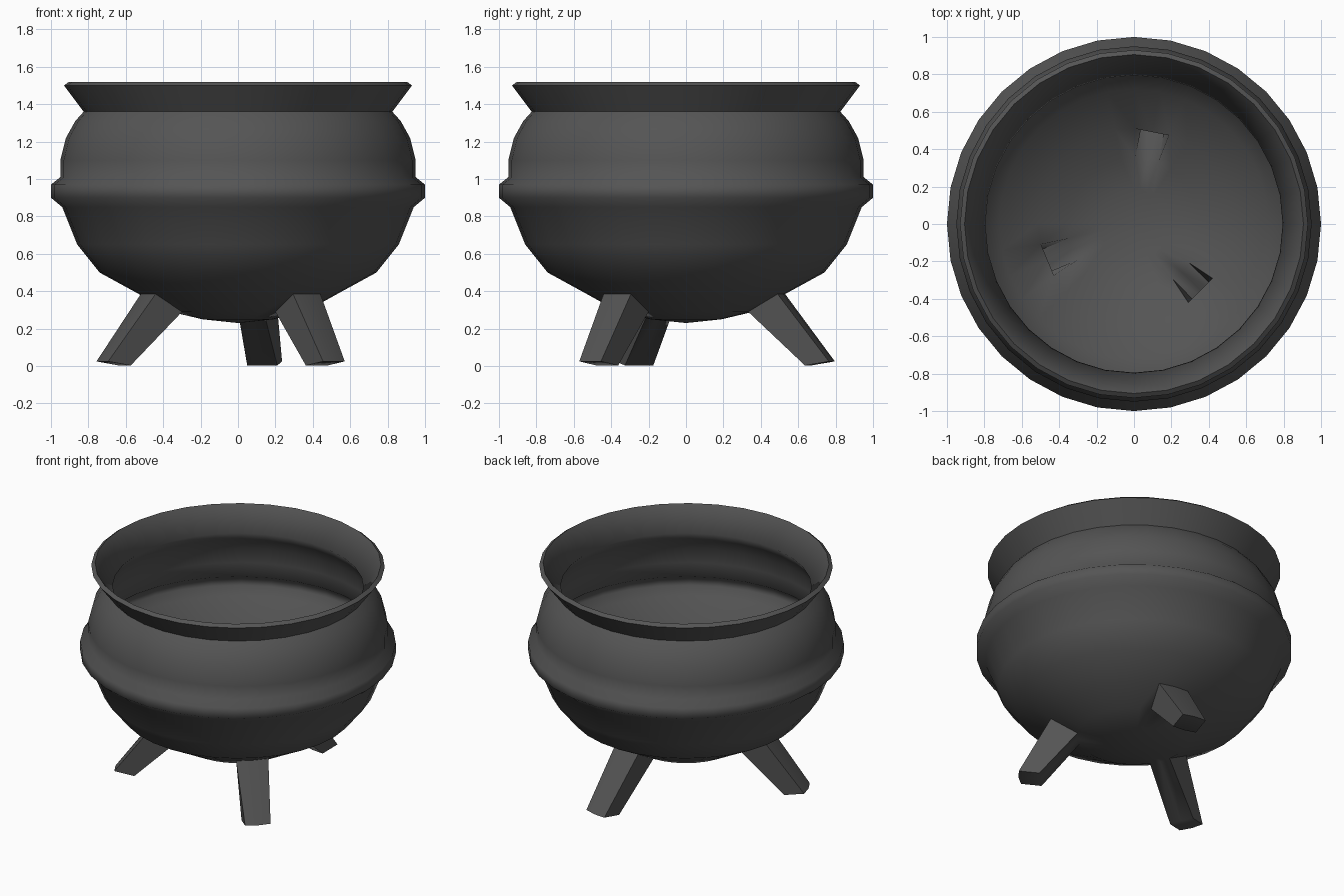
import bpy
import bmesh
from math import cos, sin, tau
from mathutils import Vector

cube = bpy.data.objects.get("Cube")
if cube:
    bpy.data.objects.remove(cube, do_unlink=True)

SEGMENTS = 32
WALL = 0.03
LEG_ROW = 2  # ring of faces the legs grow from

iron = bpy.data.materials.new("dark_iron")
iron.use_nodes = True
colour = (0.09, 0.09, 0.09, 1)
iron.diffuse_color = colour
iron.node_tree.nodes["Principled BSDF"].inputs["Base Color"].default_value = colour

# Outer profile (radius, height): bowl, raised band, shoulder, neck, flared rim
profile = [
    (0.19, 0.25), (0.36, 0.29), (0.53, 0.385), (0.74, 0.5), (0.86, 0.65), (0.94, 0.85),
    (1.0, 0.9), (1.0, 0.97), (0.95, 1.01), (0.95, 1.1), (0.92, 1.22),
    (0.87, 1.31), (0.825, 1.36), (0.93, 1.5),
]

bm = bmesh.new()


def ring(radius, z):
    return [bm.verts.new((radius * cos(tau * j / SEGMENTS),
                          radius * sin(tau * j / SEGMENTS), z))
            for j in range(SEGMENTS)]


# Lathe the shell, with a fan closing the bottom
rings = [ring(r, z) for r, z in profile]
pole = bm.verts.new((0, 0, 0.23))
for j in range(SEGMENTS):
    bm.faces.new((pole, rings[0][(j + 1) % SEGMENTS], rings[0][j]))

rows = [None]
for low, high in zip(rings, rings[1:]):
    rows.append([bm.faces.new((low[j], low[(j + 1) % SEGMENTS],
                               high[(j + 1) % SEGMENTS], high[j]))
                 for j in range(SEGMENTS)])


def pull_leg(column, reach):
    """Extrude two neighbouring faces of the bowl down to a splayed foot."""
    angle = tau * column / SEGMENTS
    out = Vector((cos(angle), sin(angle), 0))
    side = Vector((-sin(angle), cos(angle), 0))
    faces = [rows[LEG_ROW][column - 1], rows[LEG_ROW][column]]
    result = bmesh.ops.extrude_face_region(bm, geom=faces)
    middle = (profile[1][0] + profile[2][0]) / 2
    for v in [g for g in result["geom"] if isinstance(g, bmesh.types.BMVert)]:
        outer = 1 if v.co.dot(out) > middle else -1
        across = v.co.dot(side)
        lateral = 0 if abs(across) < 0.02 else (1 if across > 0 else -1)
        bulge = 0.075 if lateral == 0 else 0.065
        v.co = out * (reach + outer * bulge) + side * lateral * 0.082
        v.co.z = 0.025 if outer > 0 else 0.003
    # Drop the covered bowl faces if they are still there
    old = [f for f in faces if f.is_valid]
    if old:
        bmesh.ops.delete(bm, geom=old, context="FACES_ONLY")


for column, reach in ((7, 0.73), (18, 0.72), (28, 0.66)):
    pull_leg(column, reach)

mesh = bpy.data.meshes.new("cauldron_shell")
bm.to_mesh(mesh)
bm.free()
mesh.materials.append(iron)
pot = bpy.data.objects.new("three_legged_pot", mesh)
bpy.context.collection.objects.link(pot)

# Give the shell an even wall, growing inward
solid = pot.modifiers.new("wall_thickness", "SOLIDIFY")
solid.thickness = WALL
solid.offset = -1

for o in bpy.context.selected_objects:
    o.select_set(False)
bpy.context.view_layer.objects.active = pot
pot.select_set(True)
bpy.ops.object.modifier_apply(modifier=solid.name)
bpy.ops.object.shade_smooth_by_angle(angle=1.35)
